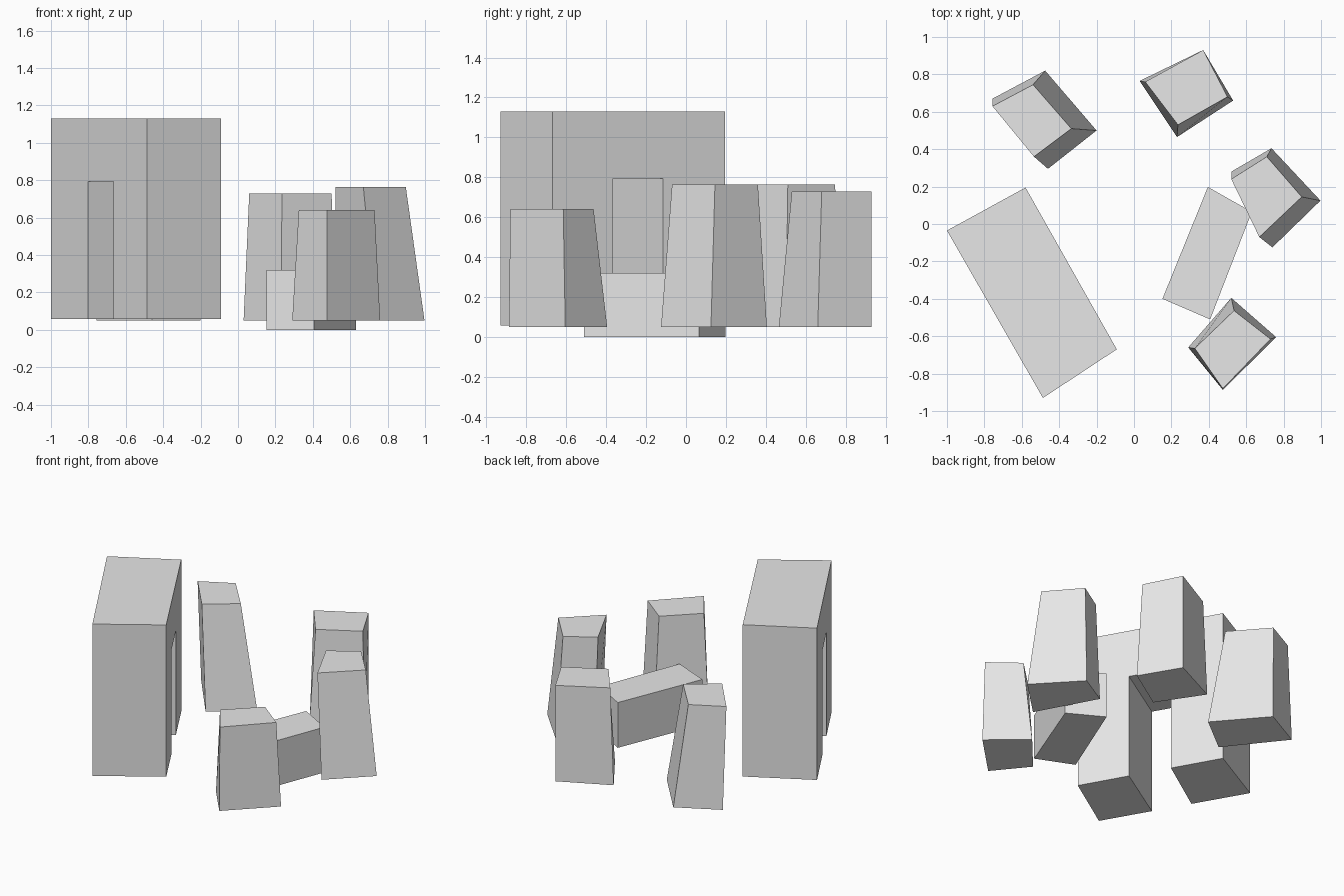
import bpy
import bmesh

cube = bpy.data.objects.get("Cube")
if cube:
    bpy.data.objects.remove(cube, do_unlink=True)

# One plain grey for everything
grey = bpy.data.materials.new("light grey")
grey.use_nodes = True
colour = (0.8, 0.8, 0.8, 1)
grey.diffuse_color = colour
grey.node_tree.nodes["Principled BSDF"].inputs["Base Color"].default_value = colour


def bridge(name, ring_a, ring_b):
    """Solid between two matching rings of points, flat shaded."""
    bm = bmesh.new()
    a = [bm.verts.new(p) for p in ring_a]
    b = [bm.verts.new(p) for p in ring_b]
    bm.faces.new(a)
    bm.faces.new(b[::-1])
    for i in range(len(a)):
        j = (i + 1) % len(a)
        bm.faces.new((a[j], a[i], b[i], b[j]))
    bmesh.ops.recalc_face_normals(bm, faces=bm.faces)
    mesh = bpy.data.meshes.new(name)
    bm.to_mesh(mesh)
    bm.free()
    mesh.materials.append(grey)
    obj = bpy.data.objects.new(name, mesh)
    bpy.context.collection.objects.link(obj)
    return obj


def block(name, bottom, top, z0, z1):
    return bridge(name, [(x, y, z0) for x, y in bottom], [(x, y, z1) for x, y in top])


def arch_side(start, end, door, z0, z_door, z1):
    """Upright wall outline with a doorway, laid along the line start-end."""
    d0, d1 = door
    profile = [(0, z0), (d0, z0), (d0, z_door), (d1, z_door),
               (d1, z0), (1, z0), (1, z1), (0, z1)]
    return [(start[0] + (end[0] - start[0]) * t,
             start[1] + (end[1] - start[1]) * t, z) for t, z in profile]


# Tall gateway with a doorway right through it
bridge("tall_gateway",
       arch_side((-1, -.035), (-.487, -.93), (.388, .65), .057, .793, 1.13),
       arch_side((-.58, .195), (-.092, -.67), (.358, .647), .057, .793, 1.13))

# Leaning, tapered standing stones
block("back_right_stone",
      [(-.757, .67), (-.475, .82), (-.2, .5), (-.46, .295)],
      [(-.757, .63), (-.54, .745), (-.335, .51), (-.535, .36)], .05, .765)
block("back_left_stone",
      [(.03, .765), (.37, .93), (.53, .66), (.23, .465)],
      [(.06, .76), (.37, .93), (.5, .68), (.235, .53)], .05, .728)
block("left_stone",
      [(.52, .28), (.735, .405), (.997, .125), (.74, -.125)],
      [(.52, .24), (.71, .36), (.897, .145), (.67, -.07)], .05, .765)
block("front_left_stone",
      [(.29, -.66), (.52, -.395), (.76, -.605), (.475, -.887)],
      [(.325, -.665), (.535, -.463), (.73, -.615), (.475, -.88)], .05, .64)

# Low slab lying between the stones
slab = [(.152, -.4), (.395, .198), (.63, .065), (.407, -.51)]
block("low_slab", slab, slab, 0, .32)
